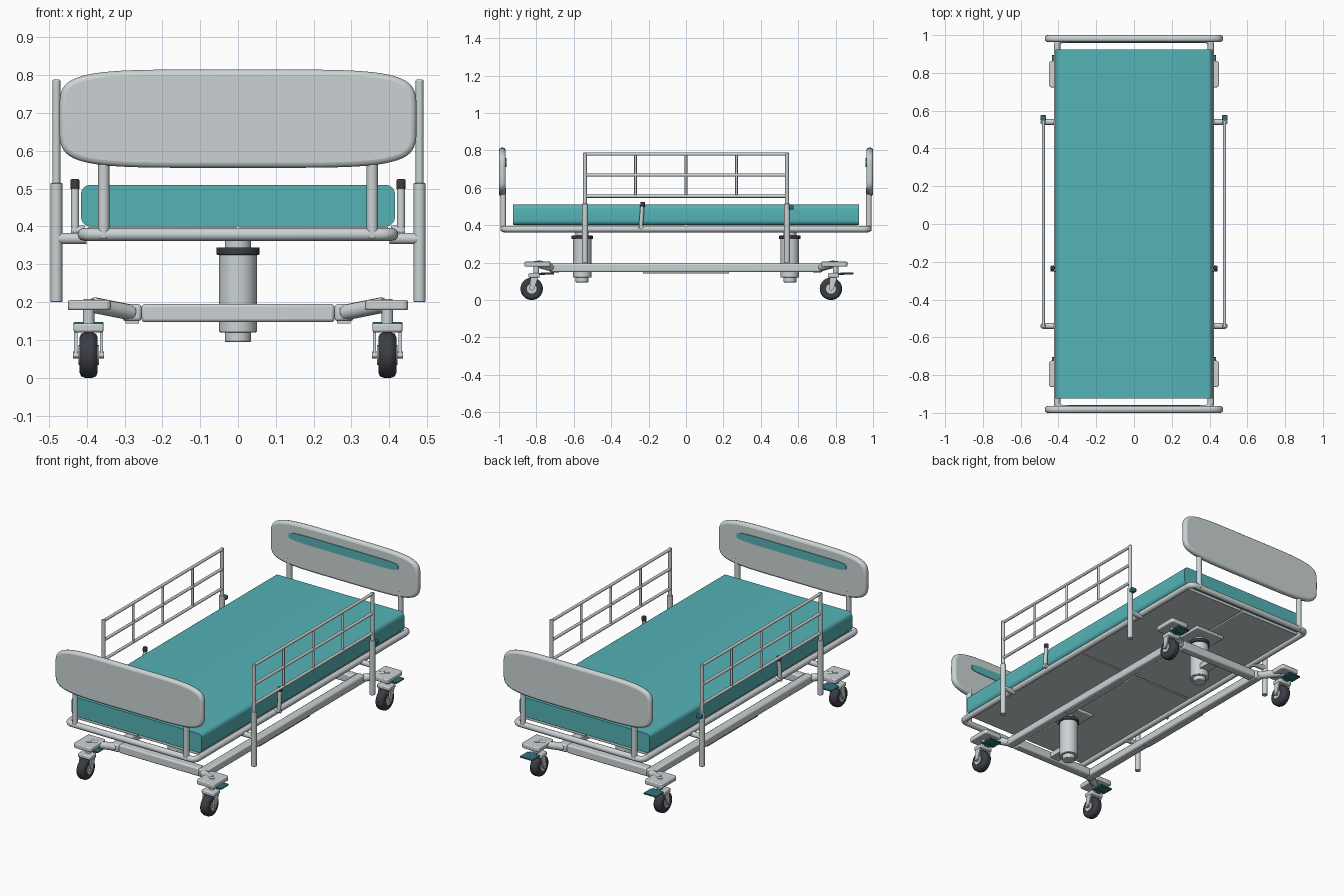
import bpy, bmesh, math
from mathutils import Vector

cube = bpy.data.objects.get("Cube")
if cube:
    bpy.data.objects.remove(cube, do_unlink=True)


def material(name, r, g, b):
    m = bpy.data.materials.new(name)
    m.use_nodes = True
    m.diffuse_color = (r, g, b, 1)
    m.node_tree.nodes["Principled BSDF"].inputs["Base Color"].default_value = (r, g, b, 1)
    return m


GREY = material("light grey", 0.60, 0.65, 0.66)
TEAL = material("teal", 0.09, 0.45, 0.47)
PEDAL = material("dark teal", 0.03, 0.17, 0.20)
RUBBER = material("charcoal rubber", 0.045, 0.048, 0.06)


def finish(obj, mat, bevel=0.0, segments=2):
    """Give the object its material, rounded edges and smooth shading."""
    obj.data.materials.append(mat)
    bpy.ops.object.select_all(action='DESELECT')
    obj.select_set(True)
    bpy.context.view_layer.objects.active = obj
    if bevel:
        mod = obj.modifiers.new("rounded edges", 'BEVEL')
        mod.width, mod.segments, mod.limit_method = bevel, segments, 'ANGLE'
    bpy.ops.object.shade_smooth_by_angle(angle=math.radians(40))
    return obj


def from_bmesh(name, bm):
    bmesh.ops.recalc_face_normals(bm, faces=bm.faces)
    mesh = bpy.data.meshes.new(name)
    bm.to_mesh(mesh)
    bm.free()
    obj = bpy.data.objects.new(name, mesh)
    bpy.context.collection.objects.link(obj)
    return obj


def box(name, center, size, mat, bevel=0.0):
    bm = bmesh.new()
    bmesh.ops.create_cube(bm, size=1)
    for v in bm.verts:
        v.co = Vector(c + a * s for c, a, s in zip(center, v.co, size))
    return finish(from_bmesh(name, bm), mat, bevel)


def rod(name, a, b, radius, mat, sides=20, bevel=0.0):
    """Cylinder between two points."""
    a, b = Vector(a), Vector(b)
    bm = bmesh.new()
    bmesh.ops.create_cone(bm, cap_ends=True, segments=sides, radius1=radius,
                          radius2=radius, depth=(b - a).length)
    obj = from_bmesh(name, bm)
    obj.location = (a + b) / 2
    obj.rotation_euler = (b - a).to_track_quat('Z', 'Y').to_euler()
    return finish(obj, mat, bevel)


def slab(name, outline, axis, thickness, center, mat, bevel=0.0, segments=3):
    """Extrude a flat outline along an axis; outline is in the other two axes."""
    bm = bmesh.new()
    verts = []
    for u, w in outline:
        co = [u, w]
        co.insert(axis, -thickness / 2)
        verts.append(bm.verts.new(co))
    face = bm.faces.new(verts)
    step = Vector([thickness if i == axis else 0 for i in range(3)])
    geo = bmesh.ops.extrude_face_region(bm, geom=[face])["geom"]
    bmesh.ops.translate(bm, vec=step, verts=[g for g in geo if isinstance(g, bmesh.types.BMVert)])
    obj = from_bmesh(name, bm)
    obj.location = center
    return finish(obj, mat, bevel, segments)


def superellipse(a, b, power, count=72):
    def f(t):
        return math.copysign(abs(t) ** (2 / power), t)
    angles = [2 * math.pi * i / count for i in range(count)]
    return [(a * f(math.cos(t)), b * f(math.sin(t))) for t in angles]


def rounded_rect(a, b, r, n=6):
    pts = []
    for i, (sx, sy) in enumerate([(1, 1), (-1, 1), (-1, -1), (1, -1)]):
        for k in range(n + 1):
            t = math.pi / 2 * (i + k / n)
            pts.append((sx * (a - r) + r * math.cos(t), sy * (b - r) + r * math.sin(t)))
    return pts


def tube_loop(name, points, z, radius, mat):
    """Closed bent tube lying flat."""
    curve = bpy.data.curves.new(name, 'CURVE')
    curve.dimensions = '3D'
    curve.bevel_depth, curve.bevel_resolution = radius, 4
    spline = curve.splines.new('POLY')
    spline.points.add(len(points) - 1)
    for p, (x, y) in zip(spline.points, points):
        p.co = (x, y, z, 1)
    spline.use_cyclic_u = True
    obj = bpy.data.objects.new(name, curve)
    bpy.context.collection.objects.link(obj)
    bpy.ops.object.select_all(action='DESELECT')
    obj.select_set(True)
    bpy.context.view_layer.objects.active = obj
    bpy.ops.object.convert(target='MESH')
    return finish(bpy.context.object, mat)


# Mattress, bed frame and support panels
slab("mattress", rounded_rect(0.415, 0.055, 0.025), 1, 1.85, (0, 0, 0.455), TEAL)
tube_loop("bed_frame", rounded_rect(0.407, 0.975, 0.03), 0.379, 0.017, GREY)
for sx in (-1, 1):
    for sy in (-1, 1):
        box("support_panel", (sx * 0.2, sy * 0.46, 0.39), (0.394, 0.912, 0.018), GREY, 0.003)

# Head and foot boards with an inlay on the inner face
for sy, end in ((-1, "foot"), (1, "head")):
    slab(end + "_board", superellipse(0.472, 0.13, 5), 1, 0.036, (0, sy * 0.982, 0.685), GREY, 0.014)
    slab(end + "_board_inlay", superellipse(0.35, 0.024, 5, 40), 1, 0.006, (0, sy * 0.963, 0.735), TEAL)
    for sx in (-1, 1):
        rod(end + "_board_post", (sx * 0.355, sy * 0.977, 0.37), (sx * 0.355, sy * 0.977, 0.6), 0.015, GREY)

# Lifting columns
for sy in (-1, 1):
    y = sy * 0.555
    for name, z0, z1, r, mat in (("column_foot", 0.095, 0.125, 0.035, GREY),
                                 ("column_sleeve", 0.12, 0.33, 0.05, GREY),
                                 ("column_collar", 0.325, 0.345, 0.057, RUBBER),
                                 ("column_piston", 0.34, 0.37, 0.035, GREY)):
        rod(name, (0, y, z0), (0, y, z1), r, mat, 32, 0.003)
    box("column_mount", (0, y, 0.372), (0.19, 0.19, 0.018), GREY, 0.005)
    box("column_bracket", (0, sy * 0.64, 0.17), (0.06, 0.12, 0.03), GREY)
    box("base_cross_beam", (0, sy * 0.70, 0.171), (0.51, 0.05, 0.048), GREY, 0.008)

for sx in (-1, 1):
    # Base beams
    box("base_side_beam", (sx * 0.28, 0, 0.172), (0.05, 1.46, 0.045), GREY, 0.008)
    box("base_beam_cover", (sx * 0.28, 0, 0.147), (0.036, 0.46, 0.008), GREY)

    # Casters: every wheel trails the same way
    for sy in (-1, 1):
        x, y = sx * 0.395, sy * 0.80
        rod("caster_arm", (sx * 0.28, sy * 0.715, 0.172), (sx * 0.385, sy * 0.79, 0.193), 0.021, GREY, 12, 0.004)
        slab("caster_plate", rounded_rect(0.057, 0.07, 0.015), 2, 0.026, (sx * 0.393, sy * 0.793, 0.192), GREY, 0.005)
        rod("caster_bolt", (x, y, 0.2), (x, y, 0.208), 0.014, GREY)
        rod("caster_stem", (x, y, 0.14), (x, y, 0.185), 0.015, GREY)
        box("caster_fork_top", (x, y - 0.012, 0.132), (0.08, 0.06, 0.024), GREY, 0.006)
        wy = y - 0.025
        rod("caster_tyre", (x - 0.024, wy, 0.06), (x + 0.024, wy, 0.06), 0.06, RUBBER, 32, 0.014)
        rod("caster_hub", (x - 0.027, wy, 0.06), (x + 0.027, wy, 0.06), 0.026, GREY, 24)
        rod("caster_axle", (x - 0.041, wy, 0.06), (x + 0.041, wy, 0.06), 0.009, GREY, 12)
        for side in (-1, 1):
            leg = [(y - 0.03, 0.13), (y + 0.012, 0.13), (wy + 0.012, 0.055), (wy - 0.012, 0.055)]
            slab("caster_fork_leg", leg, 0, 0.008, (x + side * 0.034, 0, 0), GREY)
        box("brake_pedal", (x, y + 0.06, 0.142), (0.08, 0.07, 0.01), PEDAL, 0.003)
        box("brake_lever", (x, y + 0.02, 0.14), (0.03, 0.05, 0.01), PEDAL)

    # Side guard
    x = sx * 0.48
    for sy in (-1, 1):
        y = sy * 0.54
        rod("guard_sleeve", (x, y, 0.2), (x, y, 0.515), 0.0155, GREY, 20, 0.002)
        rod("guard_post", (x, y, 0.51), (x, y, 0.788), 0.0105, GREY, 16, 0.003)
        rod("guard_bracket", (sx * 0.40, y, 0.368), (x, y, 0.368), 0.015, GREY)
    for z in (0.555, 0.668, 0.78):
        rod("guard_bar", (x, -0.54, z), (x, 0.54, z), 0.0085, GREY, 14)
    for y in (-0.27, 0, 0.27):
        rod("guard_upright", (x, y, 0.555), (x, y, 0.78), 0.007, GREY, 12)
    box("guard_latch", (x, 0.563, 0.495), (0.03, 0.026, 0.022), PEDAL, 0.004)

    # Release handle
    x = sx * 0.431
    rod("handle_pivot", (sx * 0.405, -0.24, 0.39), (sx * 0.442, -0.24, 0.39), 0.012, GREY)
    rod("handle_lever", (x, -0.242, 0.385), (x, -0.233, 0.505), 0.011, GREY, 14)
    rod("handle_grip", (x, -0.233, 0.498), (x, -0.231, 0.525), 0.0125, RUBBER, 14, 0.004)
